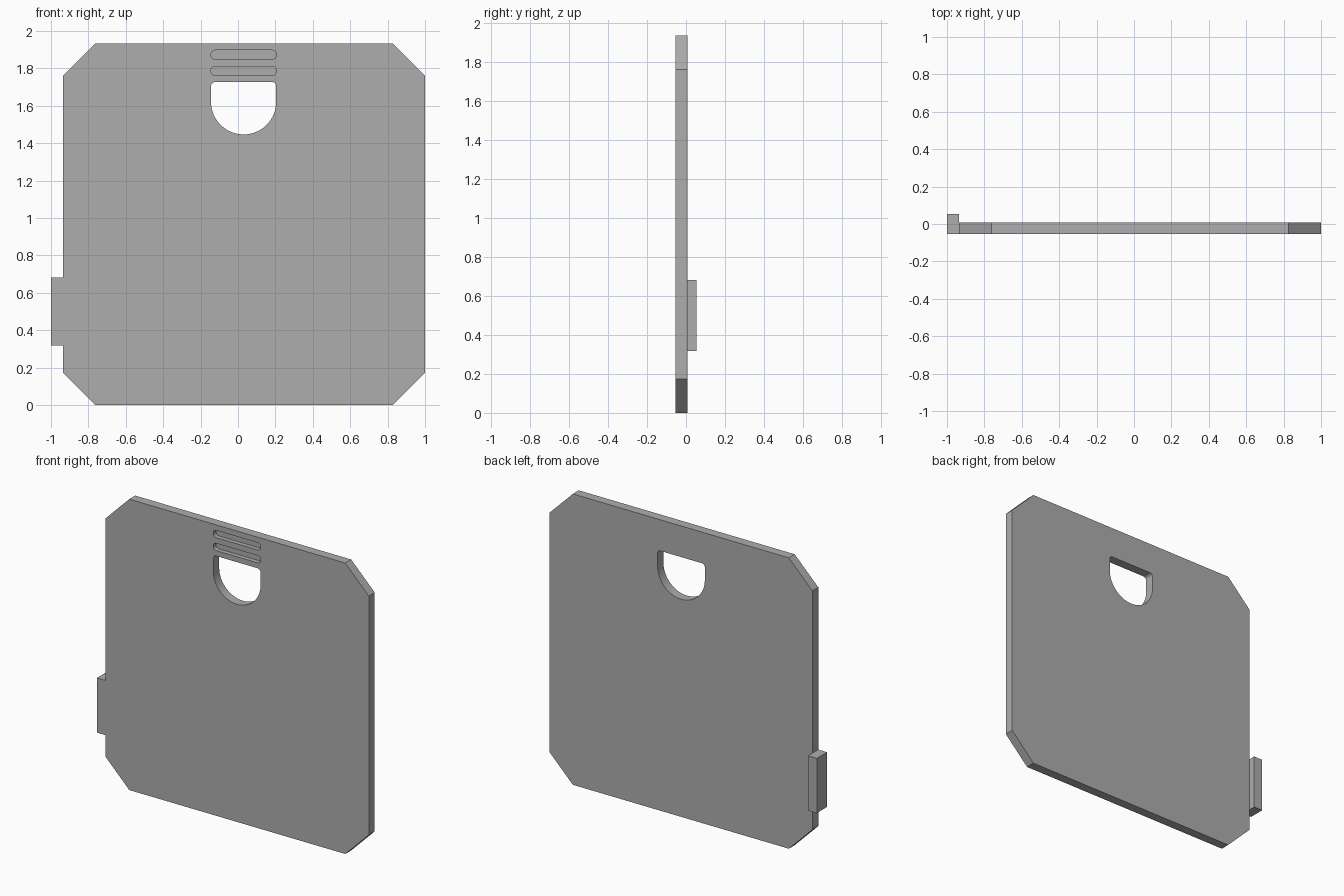
import bpy, bmesh
from math import cos, sin, pi

cube = bpy.data.objects.get("Cube")
if cube:
    bpy.data.objects.remove(cube, do_unlink=True)

FRONT, BACK, TAB_BACK = -0.054, 0.008, 0.054
LEFT_EDGE, RIGHT_EDGE, TOP = 1.0, -0.935, 1.934
CUT_X0, CUT_X1 = -0.144, 0.204

grey = bpy.data.materials.new("plain grey")
grey.use_nodes = True
colour = (0.42, 0.42, 0.42, 1)
grey.diffuse_color = colour
grey.node_tree.nodes["Principled BSDF"].inputs["Base Color"].default_value = colour


def corner_outline(x0, z0, x1, z1, bottom_r, top_r, steps):
    """Rectangle outline with cut corners; one step gives a chamfer, more an arc."""
    corners = [(x0, z0, 1, 1, bottom_r), (x1, z0, -1, 1, bottom_r),
               (x1, z1, -1, -1, top_r), (x0, z1, 1, -1, top_r)]
    points = []
    for i, (x, z, sx, sz, r) in enumerate(corners):
        if r == 0:
            points.append((x, z))
            continue
        for k in range(steps + 1):
            a = pi + i * pi / 2 + k * pi / 2 / steps
            points.append((x + sx * r + r * cos(a), z + sz * r + r * sin(a)))
    return points


def slab(name, outline, y0, y1):
    """Extrude an outline in the xz plane from y0 to y1."""
    bm = bmesh.new()
    face = bm.faces.new([bm.verts.new((x, y0, z)) for x, z in outline])
    ext = bmesh.ops.extrude_face_region(bm, geom=[face])
    moved = [g for g in ext["geom"] if isinstance(g, bmesh.types.BMVert)]
    bmesh.ops.translate(bm, verts=moved, vec=(0, y1 - y0, 0))
    bmesh.ops.remove_doubles(bm, verts=bm.verts, dist=1e-5)
    bmesh.ops.recalc_face_normals(bm, faces=bm.faces)
    mesh = bpy.data.meshes.new(name)
    bm.to_mesh(mesh)
    bm.free()
    mesh.materials.append(grey)
    obj = bpy.data.objects.new(name, mesh)
    bpy.context.scene.collection.objects.link(obj)
    return obj


def combine(target, tool, operation):
    """Apply a boolean to the target and discard the tool."""
    tool.hide_render = True
    mod = target.modifiers.new(tool.name, 'BOOLEAN')
    mod.object, mod.operation, mod.solver = tool, operation, 'EXACT'
    bpy.context.view_layer.objects.active = target
    bpy.ops.object.modifier_apply(modifier=mod.name)
    bpy.data.objects.remove(tool, do_unlink=True)


# Flat panel with chamfered corners
panel = slab("panel", corner_outline(RIGHT_EDGE, 0, LEFT_EDGE, TOP, 0.173, 0.173, 1),
             FRONT, BACK)

# Side tab, flush at the front and standing out behind
tab = slab("side_tab", corner_outline(-1, 0.318, RIGHT_EDGE, 0.682, 0, 0, 1),
           FRONT, TAB_BACK)
combine(panel, tab, 'UNION')

# Finger hole with a round bottom
hole = slab("finger_hole", corner_outline(CUT_X0, 1.447, CUT_X1, 1.727, 0.1739, 0.022, 16),
            FRONT - 0.1, BACK + 0.1)
combine(panel, hole, 'DIFFERENCE')

# Two shallow grip grooves above the hole
for z in (1.763, 1.849):
    groove = slab("grip_groove", corner_outline(CUT_X0, z, CUT_X1, z + 0.048, 0.02, 0.02, 6),
                  FRONT - 0.1, FRONT + 0.03)
    combine(panel, groove, 'DIFFERENCE')

# Smooth arcs, sharp edges
bpy.ops.object.select_all(action='DESELECT')
panel.select_set(True)
bpy.context.view_layer.objects.active = panel
bpy.ops.object.shade_smooth_by_angle(angle=pi / 6)
